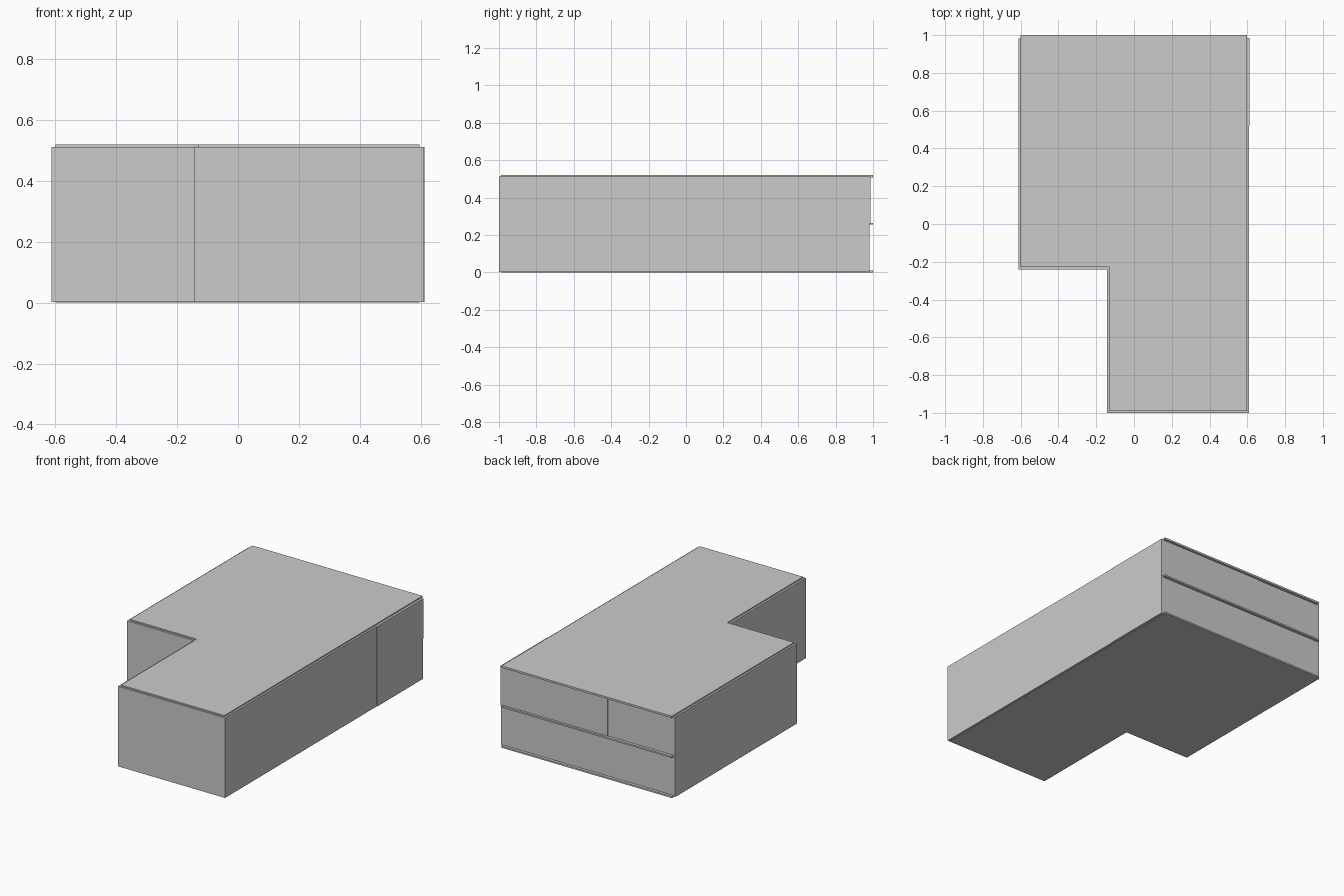
import bpy
import bmesh

if "Cube" in bpy.data.objects:
    bpy.data.objects.remove(bpy.data.objects["Cube"])

T = 0.025          # wall thickness
Z0, Z1, Z2 = 0.003, 0.26, 0.512


def prism(name, outline, z0, z1):
    """Extrude a flat outline between two heights."""
    bm = bmesh.new()
    face = bm.faces.new([bm.verts.new((x, y, z0)) for x, y in outline])
    ext = bmesh.ops.extrude_face_region(bm, geom=[face])
    verts = [v for v in ext["geom"] if isinstance(v, bmesh.types.BMVert)]
    bmesh.ops.translate(bm, verts=verts, vec=(0, 0, z1 - z0))
    bmesh.ops.recalc_face_normals(bm, faces=bm.faces[:])
    mesh = bpy.data.meshes.new(name)
    bm.to_mesh(mesh)
    bm.free()
    obj = bpy.data.objects.new(name, mesh)
    bpy.context.collection.objects.link(obj)
    return obj


def wall(name, x0, x1, y0, y1, z0=Z0, z1=Z2):
    return prism(name, [(x0, y0), (x1, y0), (x1, y1), (x0, y1)], z0, z1)


# L-shaped floor plates, slightly inset from the walls and proud at the back
plate = [(-0.6, -0.228), (-0.13, -0.228), (-0.13, -0.99),
         (0.597, -0.99), (0.597, 1.0), (-0.6, 1.0)]
for name, z0, z1 in (("ground_slab", 0.0, 0.01),
                     ("middle_slab", 0.255, 0.265),
                     ("roof_slab", 0.508, 0.52)):
    prism(name, plate, z0, z1)

# Outer walls
wall("left_wall", -0.612, -0.612 + T, -0.24, 0.982)
wall("notch_wall", -0.612 + T, -0.143 + T, -0.24, -0.24 + T)
wall("wing_left_wall", -0.143, -0.143 + T, -1.0, -0.24)
wall("front_wall", -0.143 + T, 0.609 - T, -1.0, -1.0 + T)
wall("right_front_wall", 0.609 - T, 0.609, -1.0, 0.52)
wall("right_rear_wall", 0.612 - T, 0.612, 0.52, 0.982)

# Back walls: one below, two slightly stepped panels above
xl, xr = -0.612 + T, 0.612 - T
wall("back_lower_wall", xl, xr, 0.982 - T, 0.982, Z0, Z1)
wall("back_upper_left_wall", xl, -0.14, 0.982 - T, 0.982, Z1, Z2)
wall("back_upper_right_wall", -0.14, 0.612, 0.982 - T, 0.986, Z1, Z2)

# Ground floor partitions
wall("side_room_wall", xl, -0.143 + T, 0.28, 0.28 + T, 0, Z1)
wall("hall_wall", -0.143, -0.143 + T, -0.24 + T, 0.28, 0, Z1)
wall("corner_room_wall", 0.14, xr, 0.51, 0.51 + T, 0, Z1)
wall("corner_room_side_wall", 0.14, 0.14 + T, 0.51 + T, 0.982 - T, 0, Z1)

# Upper floor partition
wall("upper_partition", -0.143, -0.143 + T, -0.24 + T, 0.982 - T, Z1, Z2)
